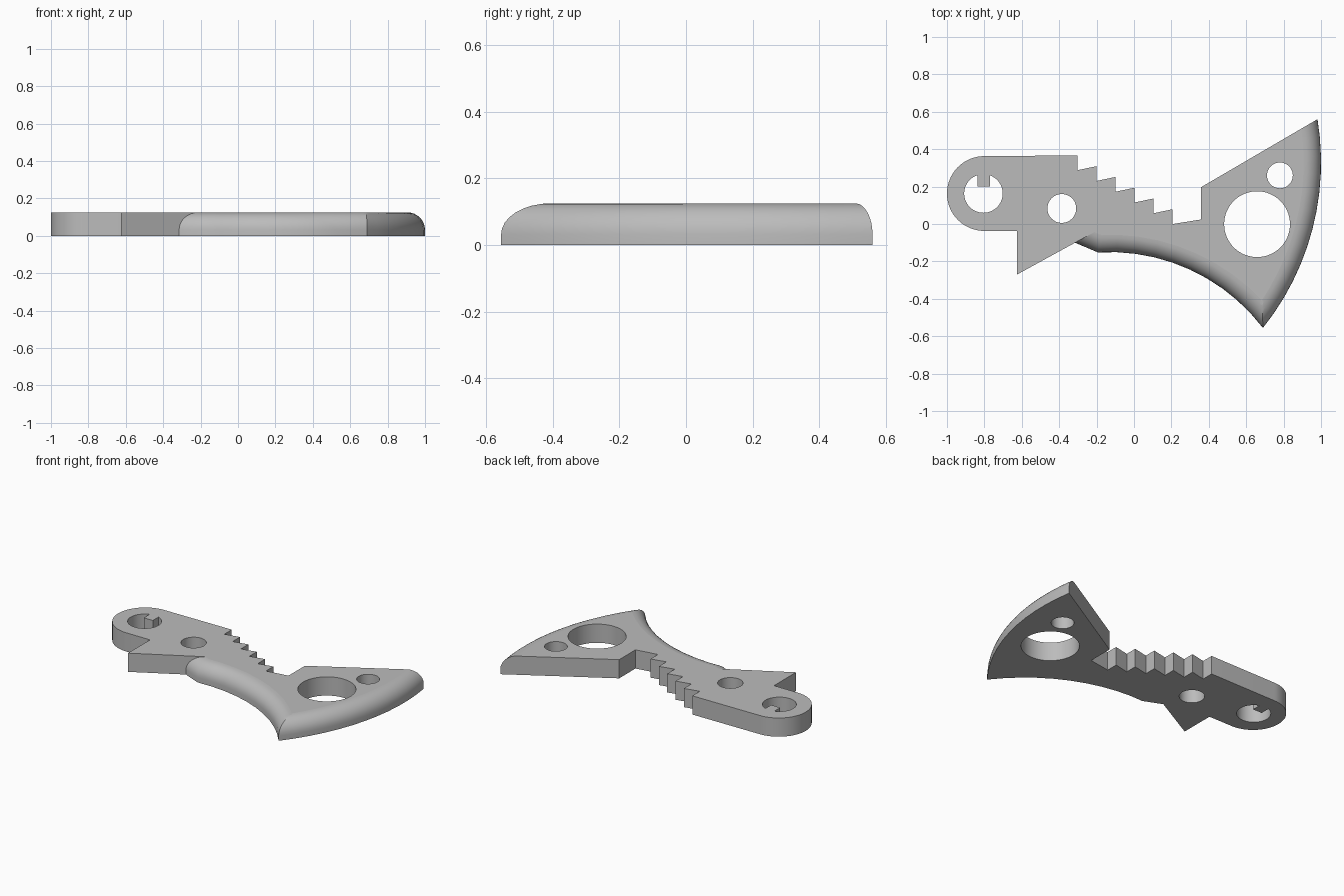
import bpy
import bmesh
from math import sin, cos, pi, radians
from mathutils import Vector

if "Cube" in bpy.data.objects:
    bpy.data.objects.remove(bpy.data.objects["Cube"], do_unlink=True)

HEIGHT, FILLET, STEPS = 0.125, 0.093, 8


def arc(cx, cy, r, start, end, n):
    """Points along a circular arc, both ends included, angles in degrees."""
    angles = [radians(start + (end - start) * i / n) for i in range(n + 1)]
    return [Vector((cx + r * cos(a), cy + r * sin(a))) for a in angles]


def circle(cx, cy, r, n=48):
    return arc(cx, cy, r, 0, 360, n)[:-1]


def inset(points, rounded, d):
    """Move the rounded edges inward by d and re-mitre their corners."""
    count = len(points)
    result = []
    for i, p in enumerate(points):
        d0, d1 = [d if (i - k) % count in rounded else 0 for k in (1, 0)]
        if d0 == d1 == 0:
            result.append(p.copy())
            continue
        a = (p - points[i - 1]).normalized()
        b = (points[(i + 1) % count] - p).normalized()
        n0, n1 = Vector((-a.y, a.x)), Vector((-b.y, b.x))
        det = n0.x * n1.y - n0.y * n1.x
        result.append(p + Vector((d0 * n1.y - d1 * n0.y, d1 * n0.x - d0 * n1.x)) / det)
    return result


# Outline, counterclockwise: round end, spur, curved belly, blade edge, teeth
outline = arc(-0.8, 0.163, 0.2, 90, 270, 32)
outline += [Vector((-0.625, -0.037)), Vector((-0.625, -0.27))]
first_rounded = len(outline)
outline.append(Vector((-0.315, -0.1)))
outline += arc(-0.13, -1.18, 1.03, 93.5, 37.3, 10)[:-1]
outline += arc(-0.418, 0.33, 1.418, -38.65, 9.35, 12)
rounded = set(range(first_rounded, len(outline) - 1))
outline += [Vector((0.357, 0.196)), Vector((0.357, 0.024))]
for i in range(6):
    valley = Vector((0.207 - 0.102 * i, 0.0575 * i))
    outline += [valley, valley + Vector((0, 0.079))]

# Holes, the first one with a square key reaching in from its upper rim
keyed = arc(-0.805, 0.163, 0.103, 108, 430, 44)
keyed += [Vector((keyed[-1].x, 0.2)), Vector((keyed[0].x, 0.2))]
holes = [keyed, circle(-0.386, 0.083, 0.077),
         circle(0.658, -0.001, 0.176, 64), circle(0.78, 0.26, 0.069)]

bm = bmesh.new()


def ring(points, z):
    return [bm.verts.new((p.x, p.y, z)) for p in points]


def wall(rings):
    """Skin a stack of rings and return the edges of its two ends."""
    for low, high in zip(rings, rings[1:]):
        for i in range(len(low)):
            face = bm.faces.new((low[i - 1], low[i], high[i], high[i - 1]))
            face.smooth = True
    return [[bm.edges.get((r[i - 1], r[i])) for i in range(len(r))]
            for r in (rings[0], rings[-1])]


# Outer wall, rounded over towards the top along the belly and blade
levels = [ring(outline, 0)]
for s in range(STEPS + 1):
    t = s / STEPS * pi / 2
    levels.append(ring(inset(outline, rounded, FILLET * (1 - cos(t))),
                       HEIGHT - FILLET + FILLET * sin(t)))
bottom, top = wall(levels)

# Hole walls
for hole in holes:
    low, high = wall([ring(hole, 0), ring(hole, HEIGHT)])
    bottom += low
    top += high

# Flat top and bottom
for edges in (bottom, top):
    filled = bmesh.ops.triangle_fill(bm, use_beauty=True, use_dissolve=False, edges=edges)
    for item in filled["geom"]:
        if isinstance(item, bmesh.types.BMFace):
            item.smooth = False

bmesh.ops.recalc_face_normals(bm, faces=bm.faces[:])
for edge in bm.edges:
    edge.smooth = edge.calc_face_angle(0) < radians(30)

mesh = bpy.data.meshes.new("tool_plate")
bm.to_mesh(mesh)
bm.free()

grey = bpy.data.materials.new("light_grey")
grey.use_nodes = True
colour = (0.5, 0.5, 0.5, 1)
grey.diffuse_color = colour
grey.node_tree.nodes["Principled BSDF"].inputs["Base Color"].default_value = colour
mesh.materials.append(grey)

plate = bpy.data.objects.new("tool_plate", mesh)
bpy.context.collection.objects.link(plate)
